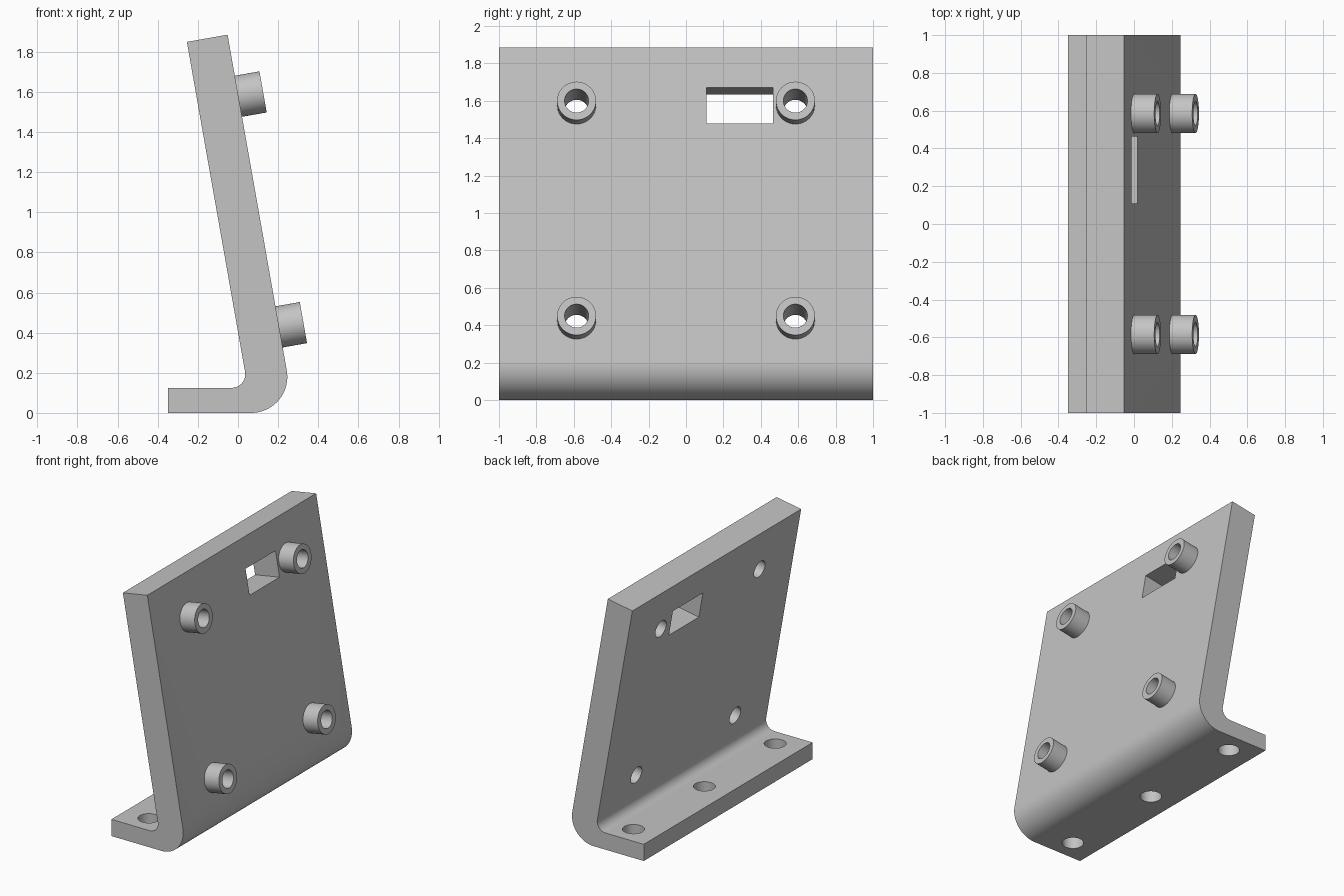
import bpy, bmesh, math
from mathutils import Vector, Matrix

if "Cube" in bpy.data.objects:
    bpy.data.objects.remove(bpy.data.objects["Cube"], do_unlink=True)

TILT = math.radians(10)
NORMAL = Vector((math.cos(TILT), 0, math.sin(TILT)))   # out of the sloping face
UP = Vector((-math.sin(TILT), 0, math.cos(TILT)))      # along the slope
TOP_OUTER = Vector((-0.052, 0, 1.885))
THICK = 0.206
FOOT_THICK = 0.125
FOOT_END = -0.35

grey = bpy.data.materials.new("light grey")
grey.use_nodes = True
grey.diffuse_color = (0.55, 0.55, 0.55, 1)
grey.node_tree.nodes["Principled BSDF"].inputs["Base Color"].default_value = grey.diffuse_color


def make_object(name, bm):
    mesh = bpy.data.meshes.new(name)
    bmesh.ops.recalc_face_normals(bm, faces=bm.faces)
    bm.to_mesh(mesh)
    bm.free()
    mesh.materials.append(grey)
    obj = bpy.data.objects.new(name, mesh)
    bpy.context.collection.objects.link(obj)
    return obj


def cylinder(name, centre, axis, radius, depth):
    bm = bmesh.new()
    turn = axis.to_track_quat('Z', 'Y').to_matrix().to_4x4()
    bmesh.ops.create_cone(bm, cap_ends=True, segments=48, radius1=radius, radius2=radius,
                          depth=depth, matrix=Matrix.Translation(centre) @ turn)
    return make_object(name, bm)


def select_only(obj):
    bpy.ops.object.select_all(action='DESELECT')
    obj.select_set(True)
    bpy.context.view_layer.objects.active = obj


def cut(obj, cutter):
    mod = obj.modifiers.new("cut", 'BOOLEAN')
    mod.operation = 'DIFFERENCE'
    mod.solver = 'EXACT'
    mod.object = cutter
    select_only(obj)
    bpy.ops.object.modifier_apply(modifier=mod.name)
    bpy.data.objects.remove(cutter, do_unlink=True)


def outer_point(z, y):
    """Point on the sloping outer face at a given height."""
    return Vector((TOP_OUTER.x + (TOP_OUTER.z - z) * math.tan(TILT), y, z))


def bend(radius, floor, line_point):
    """Arc tangent to a level line and to the sloping line through a point."""
    corner = line_point.x + (line_point.z - floor) * math.tan(TILT)
    cx = corner - radius * math.tan(math.radians(50))
    angles = [math.radians(-90 + 100 * i / 24) for i in range(25)]
    return [(cx + radius * math.cos(a), floor + radius * math.sin(a) + radius) for a in angles]


# Bent plate with a foot
top_inner = TOP_OUTER - NORMAL * THICK
profile = [(FOOT_END, 0)] + bend(0.18, 0, TOP_OUTER)
profile += [(TOP_OUTER.x, TOP_OUTER.z), (top_inner.x, top_inner.z)]
profile += bend(0.068, FOOT_THICK, top_inner)[::-1] + [(FOOT_END, FOOT_THICK)]
bm = bmesh.new()
face = bm.faces.new([bm.verts.new((x, -1, z)) for x, z in profile])
ext = bmesh.ops.extrude_face_region(bm, geom=[face])
bmesh.ops.translate(bm, vec=(0, 2, 0),
                    verts=[g for g in ext["geom"] if isinstance(g, bmesh.types.BMVert)])
bracket = make_object("bent_plate", bm)

# Three holes through the foot
for y in (-0.84, 0, 0.84):
    cut(bracket, cylinder("foot_hole", Vector((-0.152, y, 0.06)), Vector((0, 0, 1)), 0.075, 0.3))

# Rectangular slot
bm = bmesh.new()
frame = Matrix((NORMAL, Vector((0, 1, 0)), UP)).transposed().to_4x4()
place = Matrix.Translation(outer_point(1.575, 0.287))
bmesh.ops.create_cube(bm, size=1, matrix=place @ frame @ Matrix.Diagonal((0.8, 0.355, 0.193, 1)))
cut(bracket, make_object("slot_cutter", bm))

# Four hollow standoffs, each with its bore running on through the plate
parts = [bracket]
for level, end in (("upper", Vector((0.125, 0, 1.6))), ("lower", Vector((0.326, 0, 0.45)))):
    for side, y in (("left", 0.585), ("right", -0.585)):
        tip = end + Vector((0, y, 0))
        length = (tip - TOP_OUTER).dot(NORMAL)
        standoff = cylinder(f"{level}_{side}_standoff", tip - NORMAL * length / 2,
                            NORMAL, 0.104, length)
        for target in (standoff, bracket):
            cut(target, cylinder("bore", tip - NORMAL * 0.2, NORMAL, 0.064, 0.8))
        parts.append(standoff)

for part in parts:
    select_only(part)
    bpy.ops.object.shade_smooth_by_angle(angle=math.radians(30))
